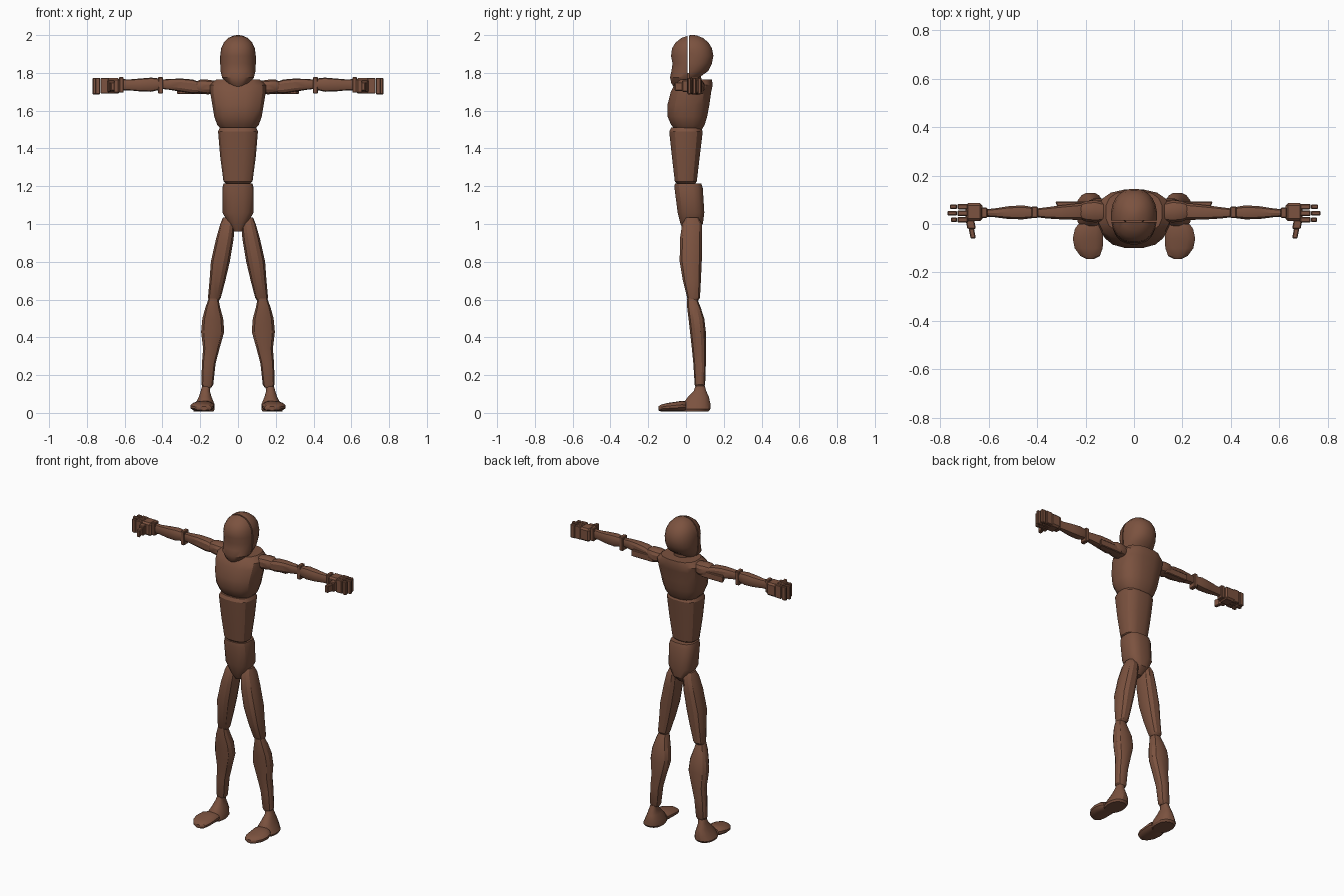
import bpy, bmesh, math
from mathutils import Vector

brown = bpy.data.materials.new("brown wood")
brown.diffuse_color = (0.20, 0.085, 0.05, 1)


def finish(name, bm, mirror, angle=28):
    bmesh.ops.recalc_face_normals(bm, faces=bm.faces)
    me = bpy.data.meshes.new(name)
    bm.to_mesh(me)
    bm.free()
    ob = bpy.data.objects.new(name, me)
    bpy.context.collection.objects.link(ob)
    me.materials.append(brown)
    if mirror:
        ob.modifiers.new("Mirror", 'MIRROR').use_axis = (True, False, False)
    bpy.ops.object.select_all(action='DESELECT')
    ob.select_set(True)
    bpy.context.view_layer.objects.active = ob
    bpy.ops.object.shade_smooth_by_angle(angle=math.radians(angle))
    return ob


def loft_bm(axis, rings, n=16, p=2.5):
    """Rings are (position on axis, a low, a high, b low, b high)."""
    bm = bmesh.new()
    prev = None
    for t, a0, a1, b0, b1 in rings:
        ring = []
        for i in range(n):
            g = 2 * math.pi * (i + 0.5) / n
            c, s = math.cos(g), math.sin(g)
            a = (a0 + a1) / 2 + (a1 - a0) / 2 * math.copysign(abs(c) ** (2 / p), c)
            b = (b0 + b1) / 2 + (b1 - b0) / 2 * math.copysign(abs(s) ** (2 / p), s)
            co = {'x': (t, a, b), 'y': (a, t, b), 'z': (a, b, t)}[axis]
            ring.append(bm.verts.new(co))
        if prev:
            for i in range(n):
                j = (i + 1) % n
                bm.faces.new((prev[i], prev[j], ring[j], ring[i]))
        else:
            bm.faces.new(ring)
        prev = ring
    bm.faces.new(prev)
    return bm


def loft(name, axis, rings, n=16, p=2.5, mirror=False):
    return finish(name, loft_bm(axis, rings, n, p), mirror)


def box(name, x, y, z, mirror=True, bevel=0.004, lean=0.0):
    bm = bmesh.new()
    bmesh.ops.create_cube(bm, size=1)
    for v in bm.verts:
        v.co = Vector([r[0] + (c + 0.5) * (r[1] - r[0]) for r, c in zip((x, y, z), v.co)])
        if v.co.y < sum(y) / 2:
            v.co.x += lean
    bmesh.ops.bevel(bm, geom=bm.edges[:], offset=bevel, segments=1, affect='EDGES')
    return finish(name, bm, mirror)


# Head: one egg cut into face and skull with a narrow seam
head = [(1.725, -.035, .035, -.065, .02), (1.745, -.06, .06, -.078, .05), (1.775, -.085, .085, -.085, .07),
        (1.81, -.093, .093, -.078, .118), (1.85, -.095, .095, -.072, .138), (1.89, -.095, .095, -.08, .146),
        (1.93, -.09, .09, -.075, .138), (1.96, -.076, .076, -.056, .12), (1.985, -.052, .052, -.025, .09),
        (1.997, -.024, .024, .01, .06), (2.0, -.008, .008, .026, .044)]
for name, y, keep in (("face", .008, -1), ("skull", .015, 1)):
    bm = loft_bm('z', head, 24, 2.2)
    bmesh.ops.bisect_plane(bm, geom=bm.verts[:] + bm.edges[:] + bm.faces[:], plane_co=(0, y, 1.9),
                           plane_no=(0, -keep, 0), clear_outer=True)
    bmesh.ops.holes_fill(bm, edges=[e for e in bm.edges if e.is_boundary], sides=0)
    finish(name, bm, False)

# Torso
loft("neck", 'z', [(1.70, -.05, .05, -.01, .08), (1.80, -.045, .045, 0, .08)])
loft("chest", 'z', [(1.50, -.09, .09, -.06, .085), (1.525, -.112, .112, -.08, .10), (1.57, -.128, .128, -.10, .114),
                    (1.63, -.138, .138, -.10, .125), (1.70, -.150, .150, -.082, .135), (1.735, -.150, .150, -.065, .143),
                    (1.765, -.118, .118, -.04, .138)], 16, 2.6)
loft("abdomen", 'z', [(1.215, -.066, .066, -.05, .05), (1.225, -.078, .078, -.06, .058), (1.36, -.096, .096, -.076, .074),
                      (1.49, -.107, .107, -.09, .09), (1.51, -.098, .098, -.08, .08)], 16, 2.8)
loft("pelvis", 'z', [(.96, -.022, .022, -.01, .05), (1.0, -.05, .05, -.03, .09), (1.06, -.083, .083, -.045, .098),
                     (1.19, -.084, .084, -.062, .09), (1.215, -.078, .078, -.06, .082)], 16, 2.8)

# Legs
loft("thighs", 'z', [(.595, .10, .155, .012, .065), (.61, .09, .16, .005, .075), (.70, .066, .152, -.018, .08),
                     (.80, .042, .145, -.035, .085), (.92, .022, .118, -.034, .087), (1.0, .016, .095, -.022, .085),
                     (1.035, .03, .08, 0, .065)], 12, 2.5, True)
loft("shins", 'z', [(.135, .14, .185, .05, .095), (.15, .13, .195, .045, .102), (.26, .118, .192, .038, .106),
                    (.34, .097, .186, .03, .107), (.43, .071, .197, .02, .106), (.50, .077, .19, .012, .098),
                    (.56, .094, .173, .005, .078), (.605, .103, .156, .005, .06)], 12, 2.5, True)
loft("rear_feet", 'z', [(.008, .128, .235, -.02, .12), (.02, .122, .24, -.025, .13), (.05, .125, .225, -.018, .13),
                        (.085, .14, .208, .01, .122), (.115, .148, .198, .04, .108), (.142, .145, .19, .05, .10)],
     16, 2.3, True)
loft("toe_caps", 'y', [(-.145, .165, .195, .012, .035), (-.132, .14, .222, .008, .044), (-.10, .128, .246, .008, .052),
                       (-.06, .126, .254, .008, .058), (-.02, .126, .245, .008, .064), (0, .13, .23, .008, .06)],
     14, 2.3, True)

# Arms
loft("shoulders", 'x', [(.125, .01, .09, 1.69, 1.76), (.16, .005, .10, 1.685, 1.765), (.20, .01, .095, 1.69, 1.765),
                        (.222, .02, .085, 1.70, 1.755)], 12, 2.6, True)
loft("upper_arms", 'x', [(.20, .018, .088, 1.695, 1.75), (.24, .016, .085, 1.69, 1.765), (.30, .018, .078, 1.70, 1.77),
                         (.36, .022, .07, 1.71, 1.768), (.405, .028, .064, 1.715, 1.765)], 10, 3, True)
box("arm_plates", (.17, .325), (.045, .092), (1.688, 1.73), lean=-.02)
box("elbows", (.397, .423), (.024, .072), (1.69, 1.778))
loft("forearms", 'x', [(.415, .024, .07, 1.71, 1.77), (.46, .018, .078, 1.70, 1.775), (.52, .02, .074, 1.702, 1.77),
                       (.58, .028, .064, 1.708, 1.765), (.615, .03, .062, 1.708, 1.768)], 10, 3, True)

# Hands
box("wrists", (.605, .63), (.025, .068), (1.695, 1.778))
box("palms", (.625, .695), (.012, .086), (1.69, 1.772), bevel=.01)
for i in range(3):
    y = .006 + i * .027
    tip = (.755, .77, .76)[i]
    box(f"finger_{i + 1}_base", (.685, .728), (y, y + .023), (1.69, 1.774))
    box(f"finger_{i + 1}_tip", (.73, tip), (y + .002, y + .021), (1.686, 1.774))
box("thumb_bases", (.66, .695), (-.02, .02), (1.70, 1.76), lean=-.008)
box("thumb_tips", (.66, .682), (-.06, -.018), (1.705, 1.75), lean=-.008)
